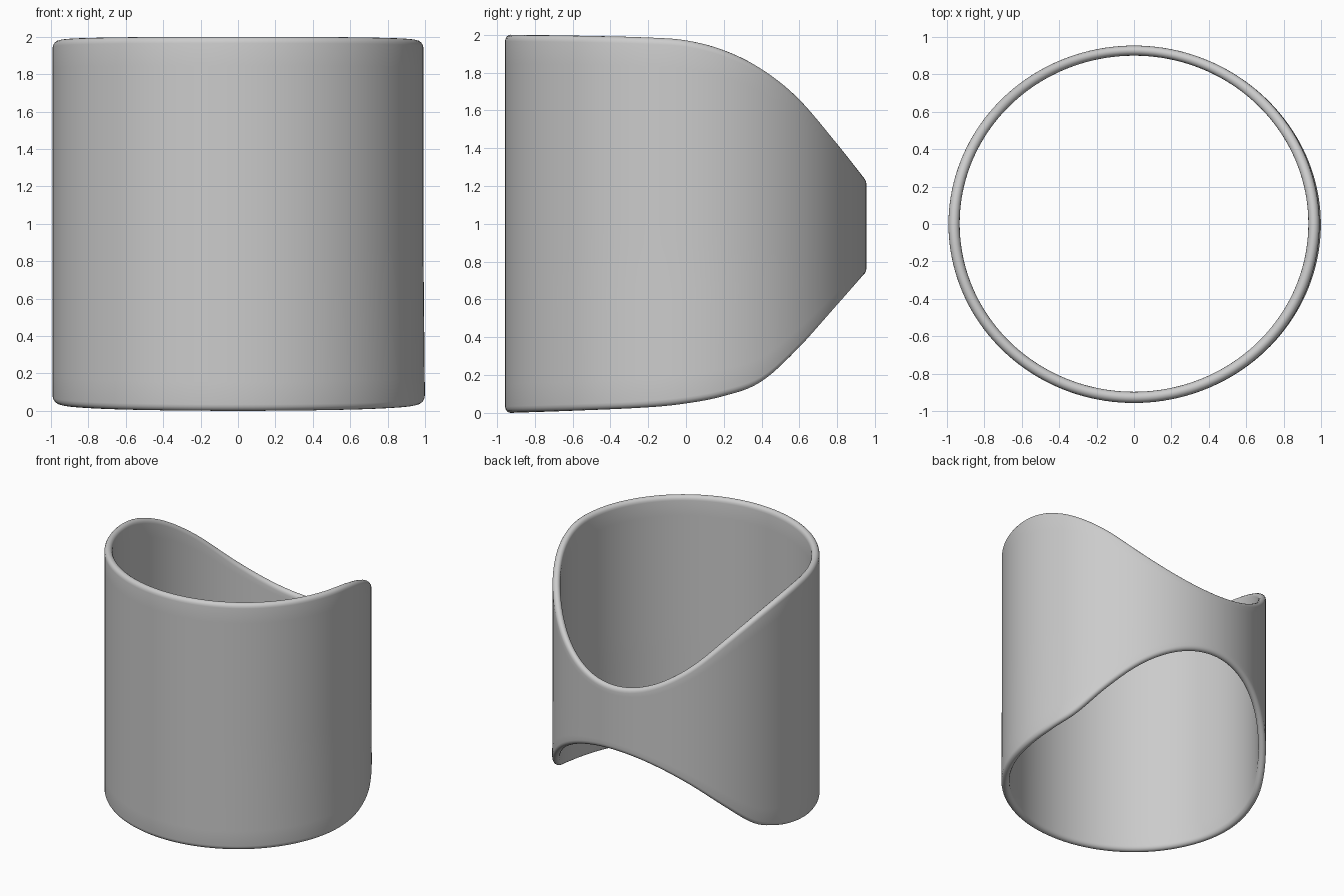
import bpy, bmesh, math

if "Cube" in bpy.data.objects:
    bpy.data.objects.remove(bpy.data.objects["Cube"])

# Rim heights (y, z), read from the side profile
TOP = [(-0.96, 2.0), (-0.6, 1.995), (-0.2, 1.985), (0.0, 1.97), (0.2, 1.92),
       (0.4, 1.825), (0.6, 1.67), (0.8, 1.44), (0.96, 1.24)]
BOTTOM = [(-0.96, 0.0), (-0.6, 0.012), (-0.2, 0.03), (0.0, 0.05), (0.2, 0.088),
          (0.4, 0.16), (0.6, 0.335), (0.8, 0.555), (0.96, 0.735)]
SEGMENTS, WALL_ROWS, CAP_STEPS = 160, 16, 8


def height(points, y):
    """Smooth cubic interpolation through the rim points."""
    y = min(max(y, points[0][0]), points[-1][0])
    n = len(points)

    def slope(k):
        a, b = points[max(k - 1, 0)], points[min(k + 1, n - 1)]
        return (b[1] - a[1]) / (b[0] - a[0])
    i = max(k for k in range(n - 1) if points[k][0] <= y)
    (y0, z0), (y1, z1) = points[i], points[i + 1]
    w = y1 - y0
    t = (y - y0) / w
    return (z0 * (2*t**3 - 3*t**2 + 1) + slope(i) * w * (t**3 - 2*t**2 + t)
            + z1 * (3*t**2 - 2*t**3) + slope(i + 1) * w * (t**3 - t**2))


def section(z_low, z_high, half, cap):
    """Closed wall section (radial offset, z) with rounded rims."""
    lo, hi = z_low + cap, z_high - cap
    pts = [(half, lo + (hi - lo) * k / WALL_ROWS) for k in range(WALL_ROWS)]
    for k in range(CAP_STEPS):
        a = math.pi * k / CAP_STEPS
        pts.append((half * math.cos(a), hi + cap * math.sin(a)))
    pts += [(-half, hi + (lo - hi) * k / WALL_ROWS) for k in range(WALL_ROWS)]
    for k in range(CAP_STEPS):
        a = math.pi * (1 + k / CAP_STEPS)
        pts.append((half * math.cos(a), lo + cap * math.sin(a)))
    return pts


# Cuff band: the section swept round a slightly oval ring
bm = bmesh.new()
rings = []
for s in range(SEGMENTS):
    a = 2 * math.pi * s / SEGMENTS
    c, d = math.cos(a), math.sin(a)
    half = 0.030 - 0.003 * max(d, 0)
    ring = []
    for off, z in section(height(BOTTOM, 0.955 * d), height(TOP, 0.955 * d), half, 0.034):
        flare = 0.008 * (1 - min(z / 0.8, 1)) * max(c, 0)   # slight flare low on the right
        x = (0.962 + off + flare) * c
        y = (0.927 + off) * d
        ring.append(bm.verts.new((x, y, z)))
    rings.append(ring)
n = len(rings[0])
for s in range(SEGMENTS):
    r0, r1 = rings[s], rings[(s + 1) % SEGMENTS]
    for k in range(n):
        bm.faces.new((r0[k], r1[k], r1[(k + 1) % n], r0[(k + 1) % n]))
bmesh.ops.recalc_face_normals(bm, faces=bm.faces)
for f in bm.faces:
    f.smooth = True
mesh = bpy.data.meshes.new("cuff_band")
bm.to_mesh(mesh)
bm.free()
band = bpy.data.objects.new("cuff_band", mesh)
bpy.context.collection.objects.link(band)
